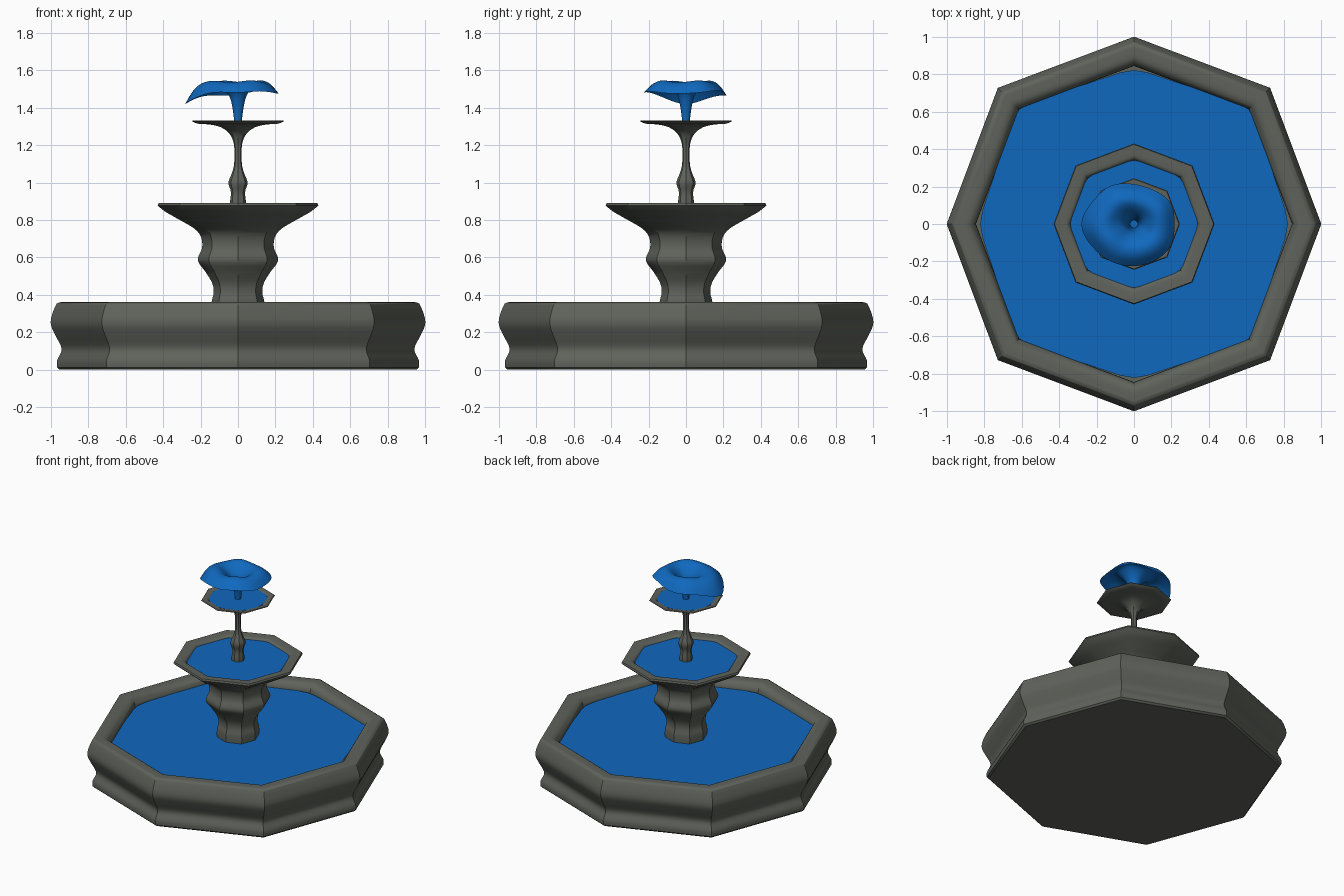
import bpy, bmesh, math
from mathutils import Vector

if "Cube" in bpy.data.objects:
    bpy.data.objects.remove(bpy.data.objects["Cube"])


def material(name, rgb):
    m = bpy.data.materials.new(name)
    m.diffuse_color = (*rgb, 1)
    m.use_nodes = True
    m.node_tree.nodes["Principled BSDF"].inputs["Base Color"].default_value = m.diffuse_color
    return m


STONE = material("stone", (0.115, 0.125, 0.105))
WATER = material("water", (0.005, 0.14, 0.52))


def smooth_curve(pts, n=4):
    """Catmull-Rom curve through profile points."""
    p = [Vector(q) for q in pts]
    p = [p[0]] + p + [p[-1]]
    out = []
    for i in range(1, len(p) - 2):
        a, b, c, d = p[i - 1:i + 3]
        for k in range(n):
            t = k / n
            out.append(0.5 * (2 * b + (c - a) * t + (2 * a - 5 * b + 4 * c - d) * t * t
                              + (3 * b - a - 3 * c + d) * t ** 3))
    return out + [p[-1]]


def build(name, rings, mat, cap_start=False, cap_end=False):
    """Join rings of points with quads."""
    bm = bmesh.new()
    vr = [[bm.verts.new(v) for v in r] for r in rings]
    n = len(vr[0])
    for a, b in zip(vr, vr[1:]):
        for i in range(n):
            j = (i + 1) % n
            bm.faces.new((a[i], a[j], b[j], b[i]))
    if cap_start:
        bm.faces.new(vr[0][::-1])
    if cap_end:
        bm.faces.new(vr[-1])
    me = bpy.data.meshes.new(name)
    bm.to_mesh(me)
    bm.free()
    me.materials.append(mat)
    ob = bpy.data.objects.new(name, me)
    bpy.context.collection.objects.link(ob)
    bpy.context.view_layer.objects.active = ob
    bpy.ops.object.select_all(action='DESELECT')
    ob.select_set(True)
    bpy.ops.object.shade_smooth_by_angle(angle=math.radians(35))
    return ob


def octagon(r, z, diag=1.028):
    return [(r * k * math.cos(a), r * k * math.sin(a), z)
            for i in range(8) for a, k in [(i * math.pi / 4, diag if i % 2 else 1)]]


def stone_part(name, segments, cap_start=False):
    """Octagonal lathe; segments meet at sharp corners."""
    prof = []
    for s in segments:
        prof += smooth_curve(s)[1 if prof else 0:]
    return build(name, [octagon(r, z) for r, z in prof], STONE, cap_start)


def water_disc(name, r, z, diag, bevel):
    """Octagonal water sheet with softened corners."""
    c = [Vector(v) for v in octagon(r, z, diag)]
    ring = []
    for i, v in enumerate(c):
        p, q = c[i - 1], c[(i + 1) % 8]
        a, b = v.lerp(p, bevel), v.lerp(q, bevel)
        for t in (0, 0.5, 1):
            ring.append(a.lerp(v, t).lerp(v.lerp(b, t), t))
    return build(name, [ring], WATER, cap_end=True)


# Large basin
stone_part("basin", [
    [(0.955, 0), (0.968, 0.012)],
    [(0.968, 0.012), (0.967, 0.05), (0.943, 0.11), (0.975, 0.18), (0.998, 0.23),
     (1.0, 0.27), (0.985, 0.32), (0.97, 0.352)],
    [(0.97, 0.352), (0.955, 0.36)],
    [(0.955, 0.36), (0.9, 0.36), (0.87, 0.348), (0.85, 0.32), (0.845, 0.28)],
], cap_start=True)
water_disc("basin_water", 0.835, 0.31, 1.06, 0.12)

# Pedestal with middle bowl
stone_part("pedestal_bowl", [
    [(0.14, 0.28), (0.141, 0.36), (0.13, 0.41), (0.137, 0.46), (0.172, 0.52),
     (0.215, 0.585), (0.192, 0.65), (0.198, 0.71), (0.235, 0.755), (0.32, 0.805),
     (0.39, 0.845), (0.43, 0.878)],
    [(0.43, 0.878), (0.425, 0.89)],
    [(0.425, 0.89), (0.37, 0.887), (0.35, 0.878), (0.34, 0.86)],
])
water_disc("bowl_water", 0.352, 0.872, 1.03, 0.25)

# Slender stem with upper dish
stone_part("stem_dish", [
    [(0.043, 0.86), (0.042, 0.90), (0.038, 0.95), (0.051, 1.0), (0.035, 1.045),
     (0.022, 1.09), (0.019, 1.15), (0.023, 1.21), (0.045, 1.26), (0.09, 1.295),
     (0.15, 1.31), (0.215, 1.315), (0.245, 1.328)],
    [(0.245, 1.328), (0.24, 1.333)],
    [(0.24, 1.333), (0.21, 1.331), (0.195, 1.322)],
])
water_disc("dish_water", 0.202, 1.327, 1.03, 0.25)

# Ruffled water spout: narrow throat opening into a drooping wavy edge
EDGE_R = [0.215, 0.24, 0.21, 0.215, 0.25, 0.25, 0.305, 0.255, 0.24, 0.23, 0.23, 0.24]
EDGE_Z = [1.475, 1.485, 1.50, 1.46, 1.47, 1.46, 1.40, 1.46, 1.49, 1.475, 1.495, 1.475]
N = len(EDGE_R)


def spout_ring(r, z, frac=0.0, droop=0.0, wave=0.0):
    ring = []
    for i in range(N):
        a = 2 * math.pi * i / N
        rad = r + EDGE_R[i] * frac
        h = z + (EDGE_Z[i] - z) * droop + wave * math.cos(4 * a - 2.0)
        ring.append((rad * math.cos(a), rad * math.sin(a), h))
    return ring


spout = build("water_spout", [
    spout_ring(0.022, 1.325), spout_ring(0.024, 1.36), spout_ring(0.034, 1.42),
    spout_ring(0.048, 1.475), spout_ring(0.01, 1.522, 0.36, 0, 0.006),
    spout_ring(0, 1.547, 0.58, 0, 0.01), spout_ring(0, 1.547, 0.8, 0.2, 0.01),
    spout_ring(0, 1.53, 0.94, 0.6, 0.004), spout_ring(0, 1.5, 1.02, 1),
], WATER)
spout.data.polygons.foreach_set("use_smooth", [True] * len(spout.data.polygons))
for att in ("sharp_edge",):
    if att in spout.data.attributes:
        spout.data.attributes.remove(spout.data.attributes[att])
sub = spout.modifiers.new("smooth", 'SUBSURF')
sub.levels = sub.render_levels = 2
